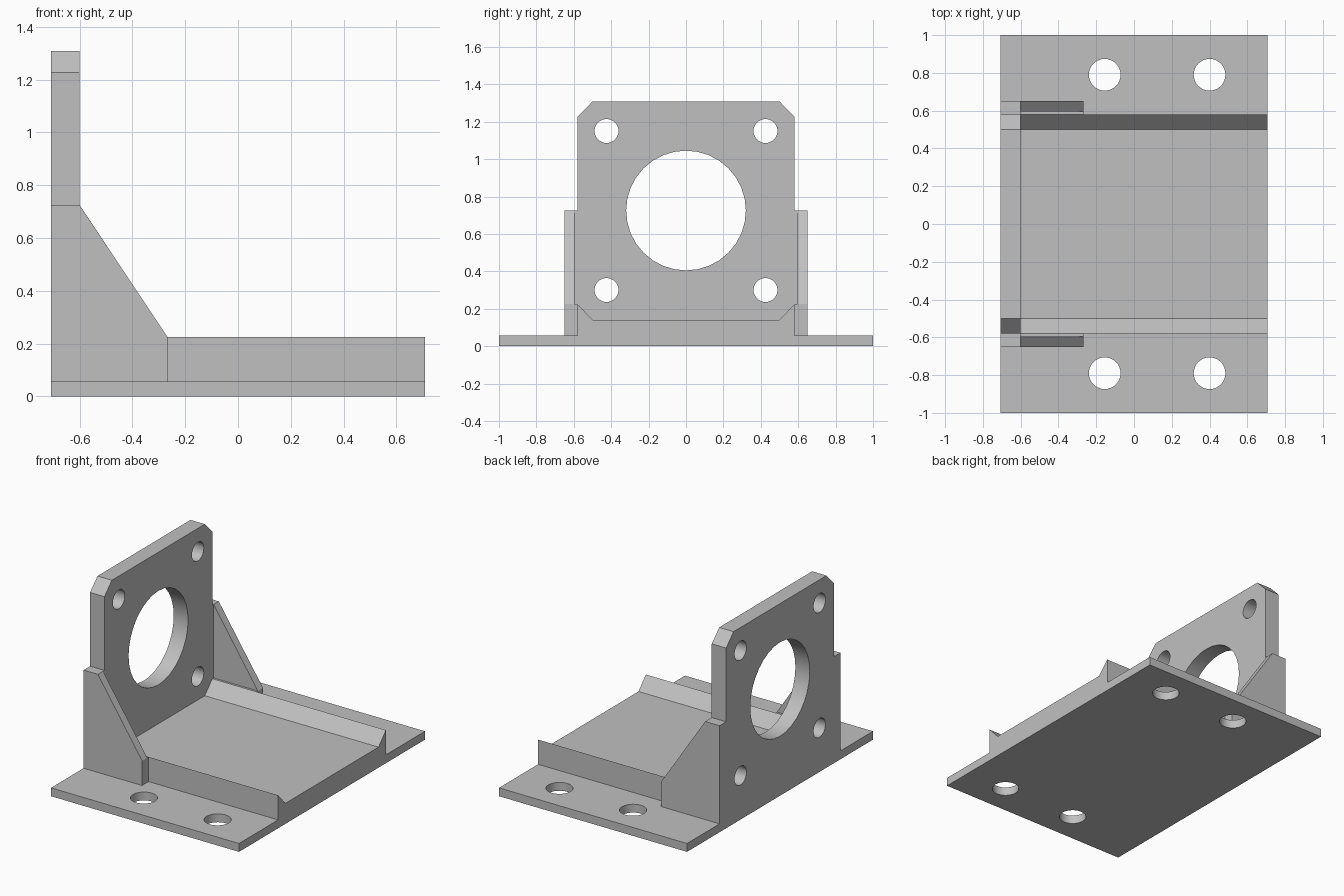
import bpy, bmesh, math
from mathutils import Vector

cube = bpy.data.objects.get("Cube")
if cube:
    bpy.data.objects.remove(cube, do_unlink=True)

# Main dimensions
BACK, FRONT = -0.708, 0.708      # ends along x
PLATE = -0.6                     # inner face of the upright plate
BASE, RIDGE, FLOOR = 0.057, 0.225, 0.14
POST, TOP = 0.725, 1.308
INNER, SIDE, RIB, OUTER = 0.5, 0.58, 0.595, 0.65

grey = bpy.data.materials.new("light_grey")
grey.use_nodes = True
grey.diffuse_color = (0.53, 0.53, 0.53, 1)
grey.node_tree.nodes["Principled BSDF"].inputs["Base Color"].default_value = grey.diffuse_color


def extrude(name, outline, direction):
    """Solid from a closed outline of 3D points, pushed along a vector."""
    bm = bmesh.new()
    face = bm.faces.new([bm.verts.new(p) for p in outline])
    moved = bmesh.ops.extrude_face_region(bm, geom=[face])["geom"]
    verts = [g for g in moved if isinstance(g, bmesh.types.BMVert)]
    bmesh.ops.translate(bm, verts=verts, vec=Vector(direction))
    bmesh.ops.recalc_face_normals(bm, faces=bm.faces)
    mesh = bpy.data.meshes.new(name)
    bm.to_mesh(mesh)
    bm.free()
    ob = bpy.data.objects.new(name, mesh)
    mesh.materials.append(grey)
    bpy.context.collection.objects.link(ob)
    return ob


def cross_section(name, half, x0, x1):
    """Symmetric section in y and z, given by its +y half, run along x."""
    full = half + [(-y, z) for y, z in reversed(half)]
    return extrude(name, [(x0, y, z) for y, z in full], (x1 - x0, 0, 0))


def hole(centre, radius, axis, segments=32):
    bpy.ops.mesh.primitive_cylinder_add(vertices=segments, radius=radius, depth=0.4, location=centre)
    ob = bpy.context.object
    ob.name = "hole_cutter"
    ob.hide_render = True
    if axis == "X":
        ob.rotation_euler = (0, math.pi / 2, 0)
    return ob


def combine(target, tool, operation):
    mod = target.modifiers.new(operation, "BOOLEAN")
    mod.operation, mod.solver, mod.object = operation, "EXACT", tool
    bpy.context.view_layer.objects.active = target
    bpy.ops.object.modifier_apply(modifier=mod.name)
    bpy.data.objects.remove(tool, do_unlink=True)


# Base flange with the raised bed and its sloping side ridges
bracket = cross_section("mounting_bracket", [
    (1, 0), (1, BASE), (SIDE, BASE), (SIDE, RIDGE), (INNER, FLOOR)], BACK, FRONT)

# Upright plate with clipped corners and a shoulder post on each side
parts = [cross_section("upright_plate", [
    (OUTER, 0), (OUTER, POST), (SIDE, POST), (SIDE, 1.227), (INNER, TOP)], BACK, PLATE)]

# Sloping gussets, with a low filler that ties each one to its ridge
for s in (-1, 1):
    rib = [(PLATE, 0), (PLATE, POST), (-0.267, RIDGE), (-0.267, 0)]
    parts.append(extrude("gusset", [(x, s * RIB, z) for x, z in rib], (0, s * (OUTER - RIB), 0)))
    low = [(PLATE, 0), (PLATE, RIDGE), (-0.267, RIDGE), (-0.267, 0)]
    parts.append(extrude("gusset_foot", [(x, s * SIDE, z) for x, z in low], (0, s * (RIB - SIDE), 0)))
for part in parts:
    combine(bracket, part, "UNION")

# Large central opening, four corner holes and four base holes
cutters = [hole((-0.654, 0, POST), 0.32, "X")]
for s in (-1, 1):
    cutters += [hole((-0.654, s * 0.425, z), 0.064, "X") for z in (0.3, 1.15)]
    cutters += [hole((x, s * 0.79, 0), 0.084, "Z") for x in (-0.155, 0.4)]
for cutter in cutters:
    combine(bracket, cutter, "DIFFERENCE")

# Merge leftover flat seams
bm = bmesh.new()
bm.from_mesh(bracket.data)
bmesh.ops.remove_doubles(bm, verts=bm.verts, dist=0.0001)
bmesh.ops.dissolve_limit(bm, angle_limit=math.radians(0.5), verts=bm.verts, edges=bm.edges)
bm.to_mesh(bracket.data)
bm.free()

# One flat colour on every face
bracket.data.materials.clear()
bracket.data.materials.append(grey)
for poly in bracket.data.polygons:
    poly.material_index = 0
bpy.ops.object.select_all(action="DESELECT")
bracket.select_set(True)
bpy.context.view_layer.objects.active = bracket
bpy.ops.object.shade_smooth_by_angle(angle=math.radians(30))
